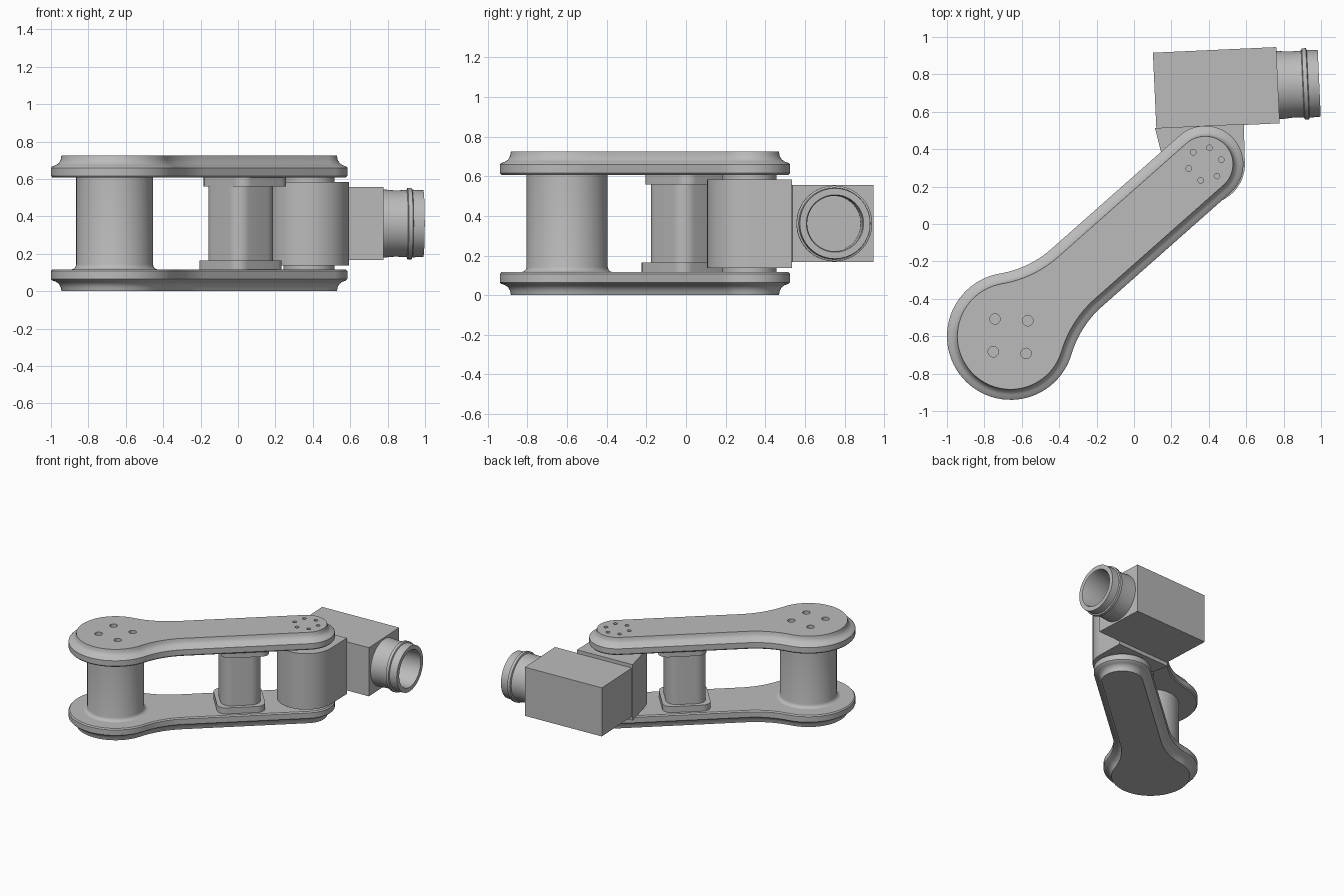
import bpy, bmesh
from math import pi, sin, cos, sqrt, atan2, radians, hypot
from mathutils import Matrix, Vector

cube = bpy.data.objects.get("Cube")
if cube:
    bpy.data.objects.remove(cube, do_unlink=True)

GREY = (0.5, 0.5, 0.5, 1.0)
grey = bpy.data.materials.new("plain_grey")
grey.use_nodes = True
grey.diffuse_color = GREY
grey.node_tree.nodes["Principled BSDF"].inputs["Base Color"].default_value = GREY

# Main dimensions
HEIGHT = 0.725
BIG = Vector((-0.66, -0.60))
SMALL = Vector((0.38, 0.32))
SPAN = SMALL - BIG
LENGTH, YAW = SPAN.length, atan2(SPAN.y, SPAN.x)
ARM = Matrix.Translation((BIG.x, BIG.y, 0)) @ Matrix.Rotation(YAW, 4, 'Z')


def arc(cx, cy, r, a, b, n):
    return [(cx + r * cos(a + (b - a) * i / n), cy + r * sin(a + (b - a) * i / n))
            for i in range(n + 1)]


def circle(r, cx=0, cy=0, n=64):
    return arc(cx, cy, r, 0, 2 * pi, n)[:-1]


def rounded_square(side, r):
    h = side / 2 - r
    pts = []
    for i, (sx, sy) in enumerate(((1, 1), (-1, 1), (-1, -1), (1, -1))):
        pts += arc(sx * h, sy * h, r, i * pi / 2, (i + 1) * pi / 2, 8)
    return pts


def add_loft(bm, levels):
    """Skin a stack of (outline, z) levels and cap both ends."""
    rings = [[bm.verts.new((x, y, z)) for x, y in pts] for pts, z in levels]
    n = len(rings[0])
    for low, high in zip(rings, rings[1:]):
        for i in range(n):
            j = (i + 1) % n
            bm.faces.new((low[i], low[j], high[j], high[i]))
    bm.faces.new(rings[0][::-1])
    bm.faces.new(rings[-1])


def finish(name, bm, matrix=Matrix()):
    bmesh.ops.recalc_face_normals(bm, faces=bm.faces)
    mesh = bpy.data.meshes.new(name)
    bm.to_mesh(mesh)
    bm.free()
    mesh.materials.append(grey)
    obj = bpy.data.objects.new(name, mesh)
    bpy.context.collection.objects.link(obj)
    obj.matrix_world = matrix
    return obj


def select_only(obj):
    bpy.ops.object.select_all(action='DESELECT')
    obj.select_set(True)
    bpy.context.view_layer.objects.active = obj


def smooth(obj):
    select_only(obj)
    bpy.ops.object.shade_smooth_by_angle(angle=radians(32))


def loft(name, levels, matrix=Matrix()):
    bm = bmesh.new()
    add_loft(bm, levels)
    obj = finish(name, bm, matrix)
    smooth(obj)
    return obj


def plate_outline(inset):
    """Keyhole outline: large end, concave shoulders, straight arm, small end."""
    big, half, fillet = 0.34, 0.205, 0.55
    cy = half + fillet
    cx = sqrt((big + fillet) ** 2 - cy ** 2)
    a = atan2(cy, cx)
    big, half, fillet = big - inset, half - inset, fillet + inset
    return (arc(0, 0, big, a, 2 * pi - a, 48)
            + arc(cx, -cy, fillet, pi - a, pi / 2, 14)[1:]
            + arc(LENGTH, 0, half, -pi / 2, pi / 2, 32)
            + arc(cx, cy, fillet, -pi / 2, a - pi, 14)[:-1])


# Side plates with a coved outer rim
rim = ((0.056, 0), (0.052, 0.022), (0.042, 0.040), (0.026, 0.051), (0.008, 0.057),
       (0, 0.065), (0, 0.108), (0.008, 0.117))
loft("lower_plate", [(plate_outline(d), z) for d, z in rim], ARM)
upper = loft("upper_plate", [(plate_outline(d), HEIGHT - z) for d, z in rim], ARM)

# Screw holes in the upper plate
bm = bmesh.new()
for centre, count, spread, radius, start in ((BIG, 4, 0.124, 0.028, 42),
                                             (SMALL, 6, 0.09, 0.015, 15)):
    for i in range(count):
        a = radians(start) + 2 * pi * i / count
        hole = circle(radius, centre.x + spread * cos(a), centre.y + spread * sin(a), 20)
        add_loft(bm, [(hole, HEIGHT - 0.04), (hole, HEIGHT + 0.04)])
cutter = finish("hole_cutter", bm)
cutter.hide_render = True
cut = upper.modifiers.new("holes", 'BOOLEAN')
cut.object, cut.operation, cut.solver = cutter, 'DIFFERENCE', 'EXACT'
bpy.context.view_layer.update()
select_only(upper)
bpy.ops.object.modifier_apply(modifier=cut.name)
bpy.data.objects.remove(cutter, do_unlink=True)
smooth(upper)

# Main pillar with a flared foot
pillar = [(0.23, 0.112), (0.23, 0.117), (0.217, 0.121), (0.209, 0.13), (0.205, 0.143), (0.205, 0.615)]
loft("main_pillar", [(circle(r), z) for r, z in pillar], ARM)

# Middle post with its flanges
for name, side, r, low, high, along in (("middle_post", 0.29, 0.078, 0.15, 0.57, 0.90),
                                        ("post_lower_flange", 0.35, 0.066, 0.11, 0.165, 0.90),
                                        ("post_upper_flange", 0.35, 0.066, 0.56, 0.615, 0.93)):
    outline = rounded_square(side, r)
    loft(name, [(outline, low), (outline, high)], ARM @ Matrix.Translation((along, 0, 0)))

# Wrist joint: round front running into a flat back, on a pivot
pivot = circle(0.137, SMALL.x, SMALL.y)
loft("wrist_pivot", [(pivot, 0.11), (pivot, 0.615)])
wrist = arc(SMALL.x, SMALL.y, 0.213, radians(194), radians(363), 40) + [(0.587, 0.535), (0.112, 0.513)]
loft("wrist_joint", [(wrist, 0.138), (wrist, 0.584)])

# Head box, turned slightly
HEAD = Matrix.Translation((0.44, 0.727, 0.362)) @ Matrix.Rotation(radians(2.6), 4, 'Z')
bm = bmesh.new()
bmesh.ops.create_cube(bm, size=1)
bmesh.ops.scale(bm, vec=(0.66, 0.408, 0.388), verts=bm.verts)
finish("head_box", bm, HEAD)

# Hollow barrel with a raised ring, lofted along the head's long axis
barrel = [(0.182, 0.32), (0.182, 0.34), (0.177, 0.40), (0.179, 0.462), (0.191, 0.466), (0.191, 0.488),
          (0.181, 0.492), (0.178, 0.551), (0.145, 0.551), (0.14, 0.54), (0.14, 0.335)]
loft("head_barrel", [(circle(r), z) for r, z in barrel], HEAD @ Matrix.Rotation(pi / 2, 4, 'Y'))
